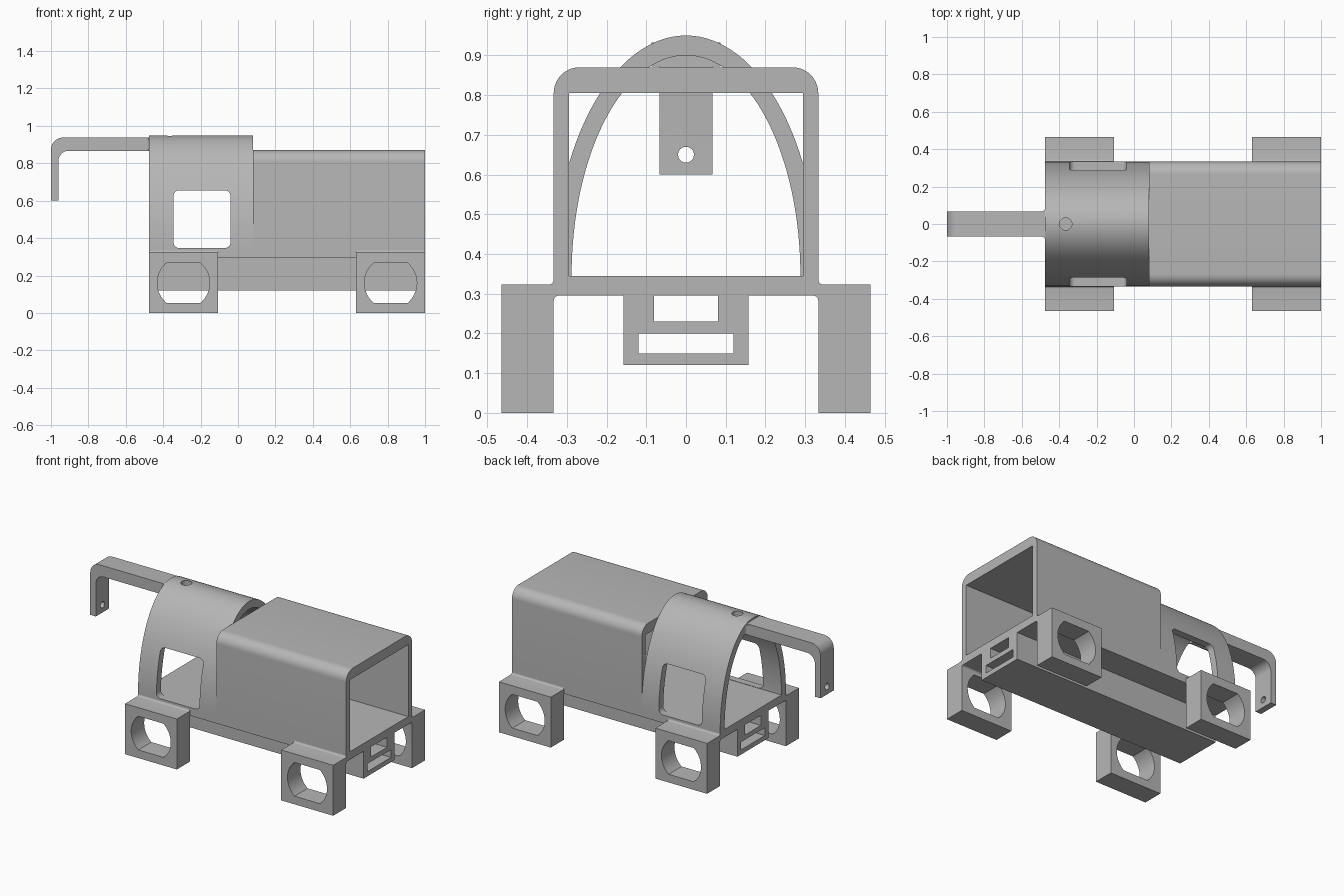
import bpy, bmesh
from math import sin, cos, radians, degrees, asin

cube = bpy.data.objects.get("Cube")
if cube:
    bpy.data.objects.remove(cube, do_unlink=True)

grey = bpy.data.materials.new("plain grey")
grey.use_nodes = True
COLOUR = (0.47, 0.47, 0.47, 1)
grey.diffuse_color = COLOUR
grey.node_tree.nodes["Principled BSDF"].inputs["Base Color"].default_value = COLOUR


def arc(cu, cv, ru, a0, a1, n=10, rv=None):
    """Points along an elliptical arc, angles in degrees."""
    rv = ru if rv is None else rv
    steps = [radians(a0 + (a1 - a0) * i / n) for i in range(n + 1)]
    return [(cu + ru * cos(a), cv + rv * sin(a)) for a in steps]


def rounded_rect(u0, u1, v0, v1, r):
    return (arc(u1 - r, v1 - r, r, 0, 90) + arc(u0 + r, v1 - r, r, 90, 180)
            + arc(u0 + r, v0 + r, r, 180, 270) + arc(u1 - r, v0 + r, r, 270, 360))


def rect(u0, u1, v0, v1):
    return [(u0, v0), (u1, v0), (u1, v1), (u0, v1)]


def prism(name, outline, axis, lo, hi):
    """Extrude a closed outline along the x, y or z axis."""
    place = {"x": lambda u, v, t: (t, u, v),
             "y": lambda u, v, t: (u, t, v),
             "z": lambda u, v, t: (u, v, t)}[axis]
    bm = bmesh.new()
    base = bm.faces.new([bm.verts.new(place(u, v, lo)) for u, v in outline])
    moved = bmesh.ops.extrude_face_region(bm, geom=[base])["geom"]
    verts = [g for g in moved if isinstance(g, bmesh.types.BMVert)]
    bmesh.ops.translate(bm, verts=verts, vec=place(0, 0, hi - lo))
    bmesh.ops.recalc_face_normals(bm, faces=bm.faces)
    mesh = bpy.data.meshes.new(name)
    bm.to_mesh(mesh)
    bm.free()
    mesh.materials.append(grey)
    obj = bpy.data.objects.new(name, mesh)
    bpy.context.collection.objects.link(obj)
    return obj


def select(obj):
    bpy.ops.object.select_all(action="DESELECT")
    obj.select_set(True)
    bpy.context.view_layer.objects.active = obj


def cut(obj, *cutter):
    """Cut a prism-shaped hole out of a part."""
    tool = prism("cutter", *cutter)
    tool.hide_render = True
    mod = obj.modifiers.new("hole", "BOOLEAN")
    mod.operation, mod.solver, mod.object = "DIFFERENCE", "EXACT", tool
    select(obj)
    bpy.ops.object.modifier_apply(modifier=mod.name)
    bpy.data.objects.remove(tool, do_unlink=True)


FRONT, MID, REAR = -0.475, 0.08, 1.0
WIDE, FLOOR_LOW, FLOOR_TOP = 0.333, 0.295, 0.345
parts = []

# Floor slab
parts.append(prism("floor", rect(-WIDE, WIDE, FLOOR_LOW, FLOOR_TOP), "x", FRONT, REAR))

# Open-ended cargo box with rounded roof edges
R, ROOF = 0.065, 0.87
shell = ([(WIDE, FLOOR_TOP)] + arc(WIDE - R, ROOF - R, R, 0, 90)
         + arc(R - WIDE, ROOF - R, R, 90, 180)
         + [(-WIDE, FLOOR_TOP), (-0.295, FLOOR_TOP), (-0.295, 0.805),
            (0.295, 0.805), (0.295, FLOOR_TOP)])
parts.append(prism("cargo_box", shell, "x", MID, REAR))

# Arched cab with side windows and a roof hole
low = FLOOR_TOP - 0.015
arch = ([(WIDE, low)] + arc(0, FLOOR_TOP, WIDE, 0, 180, 64, 0.605)
        + [(-WIDE, low), (-0.288, low)]
        + arc(0, FLOOR_TOP, 0.288, 180, 0, 64, 0.555) + [(0.288, low)])
cab = prism("cab_arch", arch, "x", FRONT, MID)
cut(cab, rounded_rect(-0.345, -0.04, FLOOR_TOP + 0.002, 0.655, 0.03), "y", -1, 1)
cut(cab, arc(-0.365, 0, 0.033, 0, 350, 35), "z", 0.8, 1.1)
parts.append(cab)

# Under-floor beam with two lengthwise slots
beam = prism("under_beam", rect(-0.157, 0.157, 0.12, FLOOR_LOW), "x", FRONT, REAR)
cut(beam, rect(-0.08, 0.08, 0.23, 0.31), "x", -2, 2)
cut(beam, rect(-0.12, 0.12, 0.15, 0.20), "x", -2, 2)
parts.append(beam)

# Wheel blocks, filleted into the floor, with flat-topped round holes
F, TOP = 0.012, 0.323
flat = degrees(asin(0.108 / 0.14))
for side, tag in ((1, "left"), (-1, "right")):
    profile = ([(WIDE, 0), (0.465, 0), (0.465, TOP)]
               + arc(WIDE + F, TOP + F, F, 270, 180, 5)
               + [(0.31, TOP + F), (0.31, FLOOR_LOW)]
               + arc(WIDE - F, FLOOR_LOW - F, F, 90, 0, 5))
    profile = [(side * u, v) for u, v in profile]
    for end, x0, x1 in (("front", FRONT, -0.108), ("rear", 0.632, REAR)):
        block = prism(f"{end}_{tag}_wheel_block", profile, "x", x0, x1)
        xc = (x0 + x1) / 2
        hole = (arc(xc, 0.16, 0.14, -flat, flat, 20)
                + arc(xc, 0.16, 0.14, 180 - flat, 180 + flat, 20))
        near, far = sorted((side * 0.325, side * 0.6))
        cut(block, hole, "y", near, far)
        parts.append(block)

# Front hook arm bent downward, with a pin hole near its tip
hook_path = ([(-1, 0.6)] + arc(-0.935, 0.873, 0.065, 180, 90)
             + [(FRONT, 0.938), (FRONT, 0.867)]
             + arc(-0.905, 0.812, 0.055, 90, 180) + [(-0.96, 0.6)])
hook = prism("hook_arm", hook_path, "y", -0.067, 0.067)
cut(hook, arc(0, 0.65, 0.02, 0, 345, 23), "x", -1.1, -0.9)
parts.append(hook)

# Fillets where the arm meets the cab
for side, tag in ((1, "left"), (-1, "right")):
    G = 0.02
    web = [(FRONT, 0.06)] + arc(FRONT - G, 0.067 + G, G, 0, -90, 6) + [(FRONT - G, 0.06)]
    parts.append(prism(f"hook_{tag}_fillet", [(u, side * v) for u, v in web],
                       "z", 0.872, 0.932))

# Smooth curves, keep corners sharp
for part in parts:
    select(part)
    bpy.ops.object.shade_smooth_by_angle(angle=radians(30))
